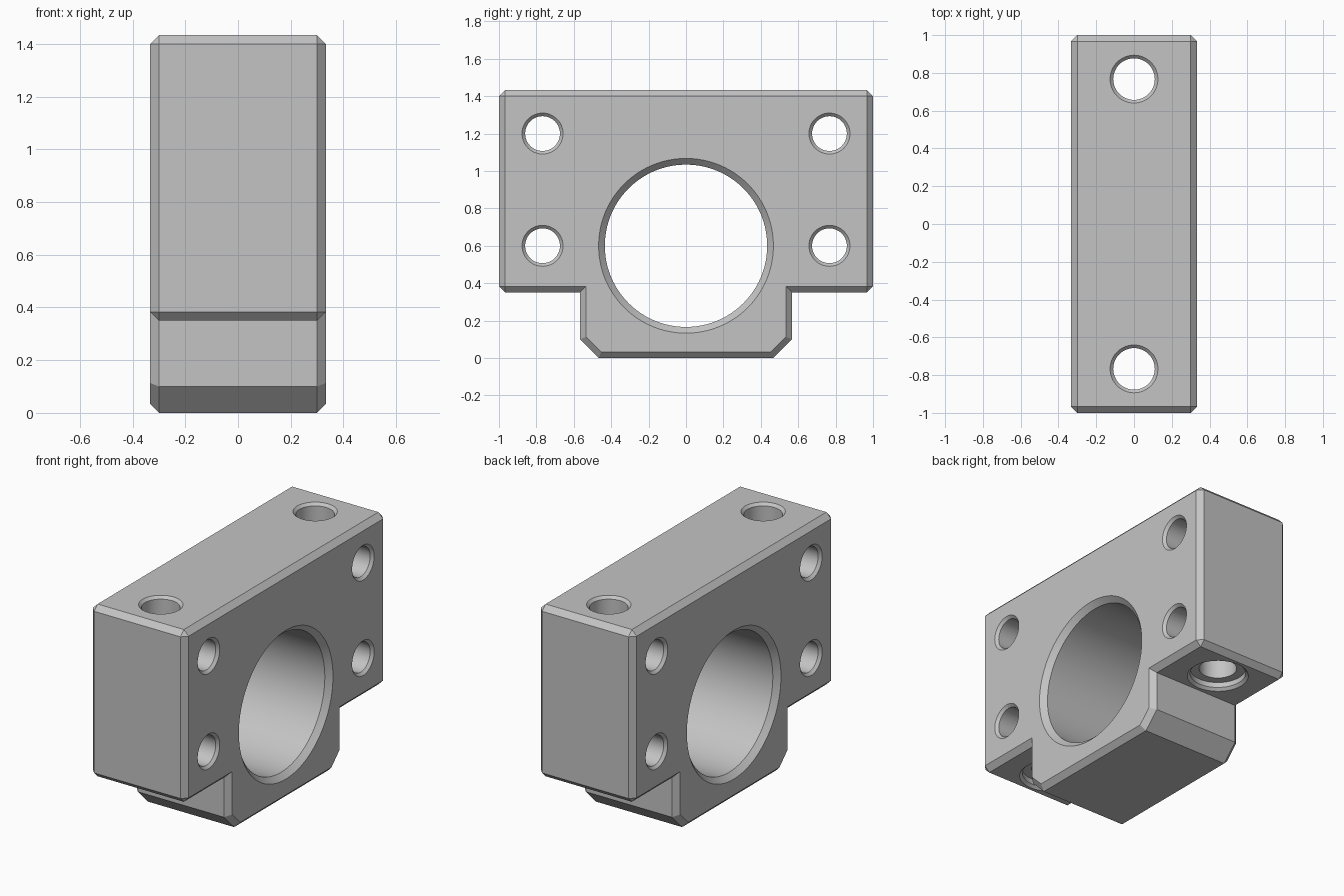
import bpy, bmesh, math
from mathutils import Vector

if "Cube" in bpy.data.objects:
    bpy.data.objects.remove(bpy.data.objects["Cube"], do_unlink=True)

W = 1 / 3       # half width in x
C = 1 / 30      # edge chamfer
F = C / 2       # small hole chamfer
TOP = 1.433
STEP = 0.35     # underside of the side flanges
NECK = 0.567    # half width of the lower boss
HOLE_Y = 0.767
BORE_Z = 0.6
E = 0.005       # cutter overshoot

grey = bpy.data.materials.new("machined grey")
grey.use_nodes = True
colour = (0.55, 0.55, 0.55, 1)
grey.diffuse_color = colour
grey.node_tree.nodes["Principled BSDF"].inputs["Base Color"].default_value = colour


def skin(name, loops):
    """Join successive closed loops with quads and cap both ends."""
    bm = bmesh.new()
    rings = [[bm.verts.new(p) for p in loop] for loop in loops]
    n = len(rings[0])
    for a, b in zip(rings, rings[1:]):
        for i in range(n):
            j = (i + 1) % n
            bm.faces.new((a[i], a[j], b[j], b[i]))
    bm.faces.new(rings[0])
    bm.faces.new(rings[-1])
    bmesh.ops.remove_doubles(bm, verts=bm.verts, dist=1e-5)
    bmesh.ops.recalc_face_normals(bm, faces=bm.faces)
    mesh = bpy.data.meshes.new(name)
    bm.to_mesh(mesh)
    bm.free()
    mesh.materials.append(grey)
    obj = bpy.data.objects.new(name, mesh)
    bpy.context.collection.objects.link(obj)
    return obj


def lathe(name, centre, axis, stations, sides):
    """Round cutter: stations are (distance along axis, radius)."""
    loops = []
    for t, r in stations:
        loop = []
        for i in range(sides):
            a = math.tau * i / sides
            u, v = r * math.cos(a), r * math.sin(a)
            p = (t, u, v) if axis == "x" else (u, v, t)
            loop.append(Vector(centre) + Vector(p))
        loops.append(loop)
    return skin(name, loops)


def mirrored(half):
    return half + [(-y, z) for y, z in reversed(half)]


# Block: full outline, and the same outline pulled in for the end faces
outer = mirrored([(NECK - 0.1, 0), (NECK, 0.1), (NECK, STEP),
                  (1 - C, STEP), (1, STEP + C), (1, TOP - C), (1 - C, TOP)])
slant = C * math.tan(math.pi / 8)
low, high = (1 - C, STEP + C), (1 - C, TOP - C)
inner = mirrored([(NECK - 0.1 - slant, C), (NECK - C, 0.1 + slant),
                  (NECK - C, STEP + C), low, low, high, high])
block = skin("bearing_block", [[(x, y, z) for y, z in outline] for x, outline in
                               ((-W, inner), (C - W, outer), (W - C, outer), (W, inner))])


def through_x(name, y, z, r, chamfer, sides):
    half = [(W - chamfer, r), (W + E, r + chamfer + E)]
    stations = [(-t, s) for t, s in reversed(half)] + half
    return lathe(name, (0, y, z), "x", stations, sides)


# Main bore and the four cross holes
cutters = [through_x("bore_cutter", 0, BORE_Z, 0.434, C, 96)]
for y in (-HOLE_Y, HOLE_Y):
    for z in (BORE_Z, 2 * BORE_Z):
        cutters.append(through_x("side_hole_cutter", y, z, 0.093, F, 48))
    # Vertical bolt hole with a shallow counterbore under the flange
    cutters.append(lathe("bolt_hole_cutter", (0, y, 0), "z", [
        (STEP - E, 0.18 + E), (STEP + F, 0.18 - F), (STEP + 0.05, 0.18 - F),
        (STEP + 0.05, 0.11), (TOP - F, 0.11), (TOP + E, 0.11 + F + E)], 48))

bpy.ops.object.select_all(action="DESELECT")
bpy.context.view_layer.objects.active = block
block.select_set(True)
for cutter in cutters:
    cutter.hide_render = True
    mod = block.modifiers.new("cut", "BOOLEAN")
    mod.operation = "DIFFERENCE"
    mod.solver = "EXACT"
    mod.object = cutter
    bpy.ops.object.modifier_apply(modifier=mod.name)
    bpy.data.objects.remove(cutter, do_unlink=True)

bpy.ops.object.shade_smooth_by_angle(angle=math.radians(25))
